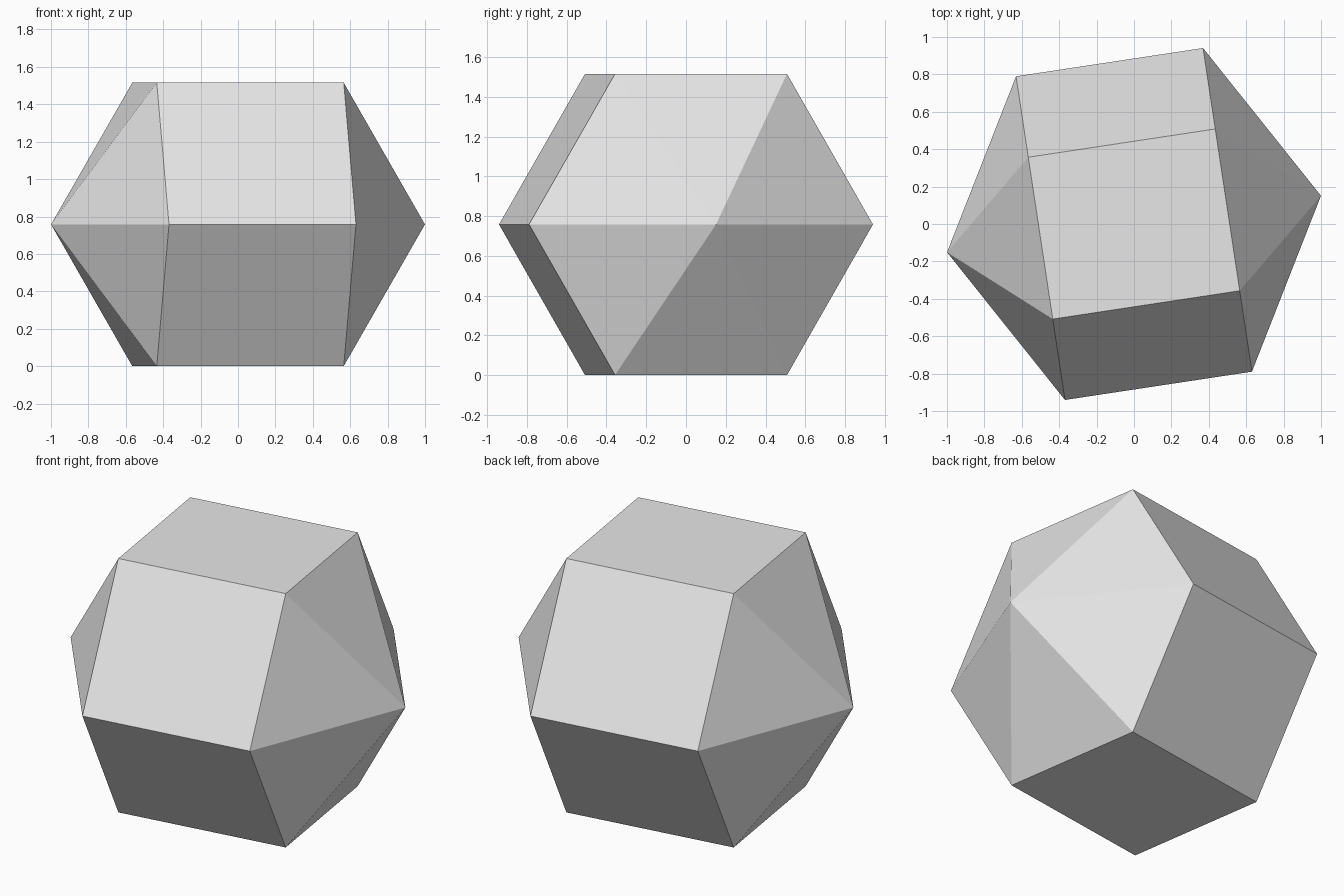
import bpy, bmesh, math
from mathutils import Matrix

cube = bpy.data.objects.get("Cube")
if cube:
    bpy.data.objects.remove(cube, do_unlink=True)

SIDES = 6
RADIUS = 0.875
HALF = 0.5055                      # half the prism length, also the point height
TURN = math.radians(8.6)           # turn of the long axis about z
LIFT = RADIUS * math.cos(math.pi / SIDES)

# Plain grey material
grey = bpy.data.materials.new("light_grey")
grey.use_nodes = True
colour = (0.8, 0.8, 0.8, 1.0)
grey.diffuse_color = colour
grey.node_tree.nodes["Principled BSDF"].inputs["Base Color"].default_value = colour

bm = bmesh.new()


def ring(x):
    """Hexagon of vertices across the long axis, with a flat side on top."""
    angles = [math.tau * i / SIDES for i in range(SIDES)]
    return [bm.verts.new((x, RADIUS * math.cos(a), RADIUS * math.sin(a))) for a in angles]


# Hexagonal prism lying on one side, with a six-sided point on each end
left, right = ring(HALF), ring(-HALF)
left_tip = bm.verts.new((2 * HALF, 0, 0))
right_tip = bm.verts.new((-2 * HALF, 0, 0))
for i in range(SIDES):
    j = (i + 1) % SIDES
    bm.faces.new((left[i], left[j], right[j], right[i]))
    bm.faces.new((left[i], left[j], left_tip))
    bm.faces.new((right[i], right[j], right_tip))

bmesh.ops.recalc_face_normals(bm, faces=bm.faces)
bm.transform(Matrix.Translation((0, 0, LIFT)) @ Matrix.Rotation(TURN, 4, "Z"))

mesh = bpy.data.meshes.new("pointed_hexagonal_prism")
bm.to_mesh(mesh)
bm.free()
mesh.materials.append(grey)
prism = bpy.data.objects.new("pointed_hexagonal_prism", mesh)
bpy.context.collection.objects.link(prism)
